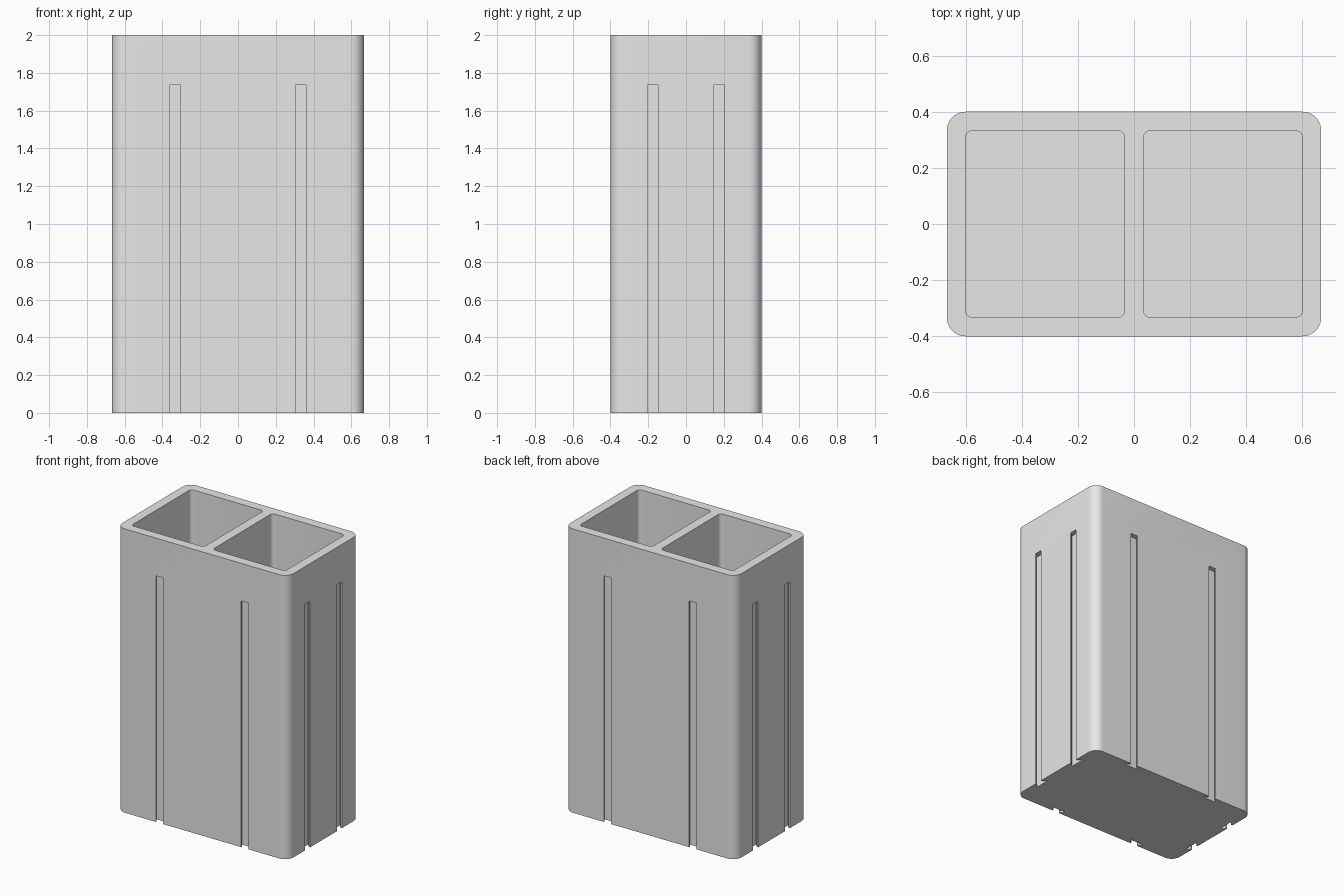
import bpy, bmesh, math
from mathutils import Matrix

cube = bpy.data.objects.get("Cube")
if cube:
    bpy.data.objects.remove(cube, do_unlink=True)

HALF_X, HALF_Y, HEIGHT = 0.667, 0.4, 2.0
WALL = 0.067
SLOT_TOP = 1.735

grey = bpy.data.materials.new("light grey")
grey.use_nodes = True
colour = (0.8, 0.8, 0.8, 1)
grey.diffuse_color = colour
grey.node_tree.nodes["Principled BSDF"].inputs["Base Color"].default_value = colour


def rounded_rect(x0, x1, y0, y1, r, steps):
    """Counter-clockwise outline with rounded corners."""
    corners = [(x1 - r, y1 - r), (x0 + r, y1 - r), (x0 + r, y0 + r), (x1 - r, y0 + r)]
    pts = []
    for i, (cx, cy) in enumerate(corners):
        for s in range(steps + 1):
            a = math.pi / 2 * (i + s / steps)
            pts.append((cx + r * math.cos(a), cy + r * math.sin(a)))
    return pts


def prism(bm, outline, z0, z1, matrix=Matrix()):
    """Closed upright prism over a flat outline."""
    low = [bm.verts.new(matrix @ Matrix.Translation((x, y, z0)).translation) for x, y in outline]
    high = [bm.verts.new(matrix @ Matrix.Translation((x, y, z1)).translation) for x, y in outline]
    bm.faces.new(low[::-1])
    bm.faces.new(high)
    n = len(outline)
    for i in range(n):
        j = (i + 1) % n
        bm.faces.new((low[i], low[j], high[j], high[i]))


def make_object(name, bm):
    bmesh.ops.recalc_face_normals(bm, faces=bm.faces)
    mesh = bpy.data.meshes.new(name)
    bm.to_mesh(mesh)
    bm.free()
    mesh.materials.append(grey)
    obj = bpy.data.objects.new(name, mesh)
    bpy.context.collection.objects.link(obj)
    return obj


# Outer block with rounded upright corners
bm = bmesh.new()
prism(bm, rounded_rect(-HALF_X, HALF_X, -HALF_Y, HALF_Y, WALL, 10), 0, HEIGHT)
holder = make_object("two_cell_holder", bm)

# Two deep open cells
bm = bmesh.new()
for x0, x1 in ((-0.6, -WALL / 2), (WALL / 2, 0.6)):
    prism(bm, rounded_rect(x0, x1, -0.333, 0.333, 0.025, 5), WALL, HEIGHT + 0.1)

# Undercut slots, two on every side, open at the bottom
mouth, inner, lip, depth = 0.028, 0.055, 0.01, 0.035
slot = [(-mouth, -0.1), (mouth, -0.1), (mouth, lip), (inner, depth),
        (-inner, depth), (-mouth, lip)]
for turn, reach, offset in ((0, HALF_Y, 0.333), (1, HALF_X, 0.177),
                            (2, HALF_Y, 0.333), (3, HALF_X, 0.177)):
    for side in (-1, 1):
        place = (Matrix.Rotation(turn * math.pi / 2, 4, "Z")
                 @ Matrix.Translation((side * offset, -reach, 0)))
        prism(bm, slot, -0.1, SLOT_TOP, place)
cutter = make_object("cell_and_slot_cutter", bm)
cutter.hide_render = True

# Cut, then drop the helper
cut = holder.modifiers.new("cells and slots", "BOOLEAN")
cut.operation = "DIFFERENCE"
cut.solver = "EXACT"
cut.object = cutter
bpy.ops.object.select_all(action="DESELECT")
holder.select_set(True)
bpy.context.view_layer.objects.active = holder
bpy.ops.object.modifier_apply(modifier=cut.name)
bpy.data.objects.remove(cutter, do_unlink=True)
bpy.ops.object.shade_smooth_by_angle(angle=math.radians(30))
